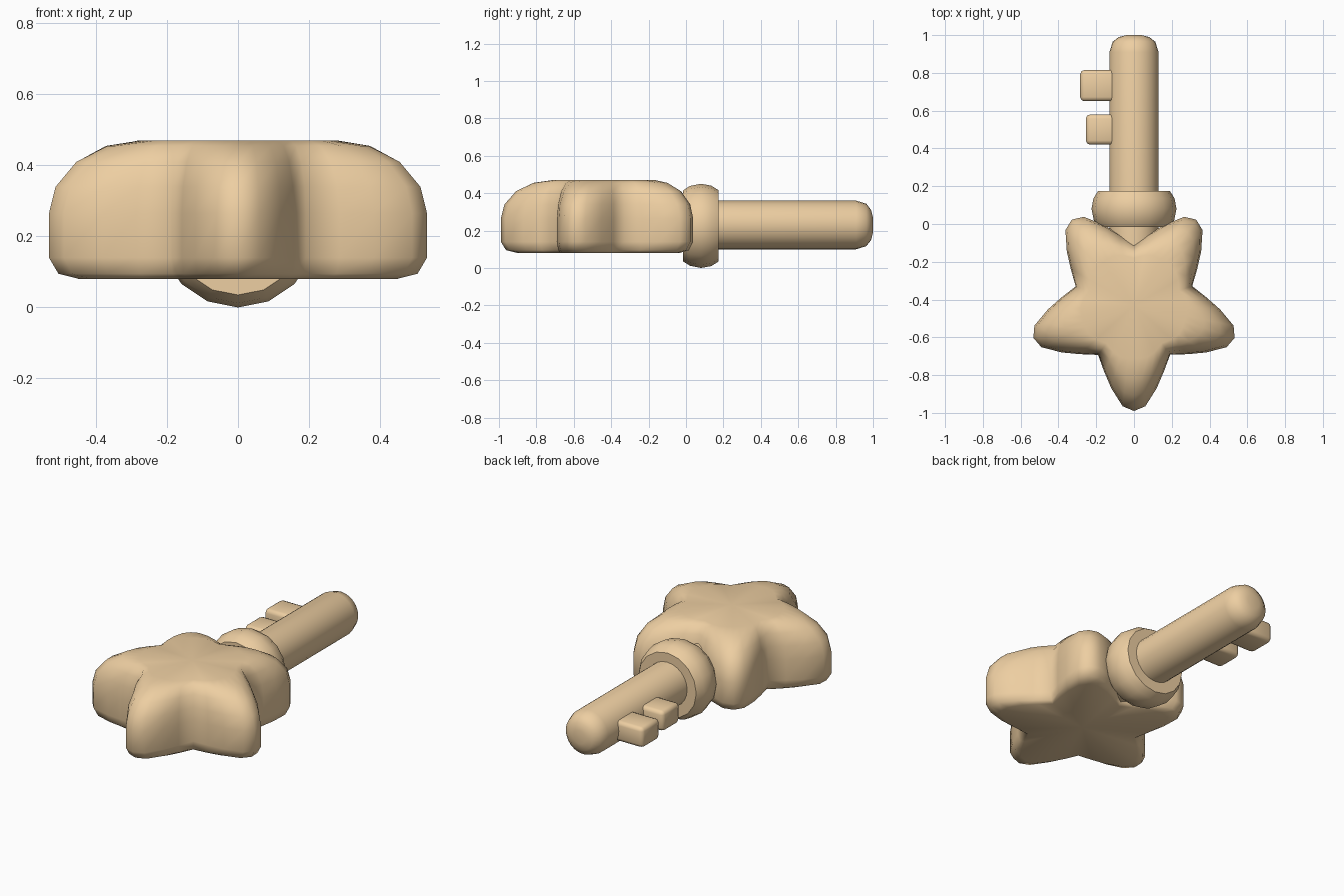
import bpy, bmesh, math
from mathutils import Vector

if "Cube" in bpy.data.objects:
    bpy.data.objects.remove(bpy.data.objects["Cube"])

mat = bpy.data.materials.new("tan")
mat.diffuse_color = (0.85, 0.62, 0.36, 1)
mat.use_nodes = True
mat.node_tree.nodes["Principled BSDF"].inputs["Base Color"].default_value = mat.diffuse_color


def finish(name, bm, angle=70):
    bmesh.ops.recalc_face_normals(bm, faces=bm.faces)
    me = bpy.data.meshes.new(name)
    bm.to_mesh(me)
    bm.free()
    ob = bpy.data.objects.new(name, me)
    bpy.context.collection.objects.link(ob)
    me.materials.append(mat)
    bpy.ops.object.select_all(action='DESELECT')
    ob.select_set(True)
    bpy.context.view_layer.objects.active = ob
    bpy.ops.object.shade_smooth_by_angle(angle=math.radians(angle))
    return ob


def loft(name, rings, angle=70):
    """Skin matching rings and close both ends with a fan."""
    bm = bmesh.new()
    vr = [[bm.verts.new(p) for p in r] for r in rings]
    n = len(vr[0])
    for a, b in zip(vr, vr[1:]):
        for i in range(n):
            j = (i + 1) % n
            bm.faces.new((a[i], a[j], b[j], b[i]))
    for r in (vr[0], vr[-1]):
        c = bm.verts.new(sum((v.co for v in r), Vector()) / n)
        for i in range(n):
            bm.faces.new((r[i], r[(i + 1) % n], c))
    return finish(name, bm, angle)


def lathe_y(name, profile, z, sides=16, angle=70):
    return loft(name, [[(r * math.sin(math.tau * i / sides), y,
                         z + r * math.cos(math.tau * i / sides))
                        for i in range(sides)] for y, r in profile], angle)


# star-shaped bow: (along arm, across arm, how much it pulls in at the rounded rims)
CY = -0.43
arm = [(0.263, -0.19, 0.46), (0.352, -0.158, 0.6), (0.44, -0.12, 0.76),
       (0.535, -0.06, 0.95), (0.56, 0, 1), (0.535, 0.06, 0.95),
       (0.44, 0.12, 0.76), (0.352, 0.158, 0.6)]
layers = [(0.08, 0.84), (0.095, 0.95), (0.14, 1), (0.265, 1),
          (0.34, 0.965), (0.41, 0.855), (0.455, 0.69), (0.47, 0.5)]
rings = []
for z, k in layers:
    ring = []
    for tip in range(5):
        a = math.radians(-90 + 72 * tip)
        for u, v, w in arm:
            s = 1 - (1 - k) * w
            ring.append((s * (u * math.cos(a) - v * math.sin(a)),
                         CY + s * (u * math.sin(a) + v * math.cos(a)), z))
    rings.append(ring)
loft("star_bow", rings)

# collar between bow and shaft
lathe_y("collar", [(-0.015, 0.13), (-0.015, 0.19), (0.02, 0.213), (0.08, 0.225),
                   (0.135, 0.215), (0.175, 0.19), (0.175, 0.13)], 0.225, 16, 50)

# shaft with rounded end
lathe_y("shaft", [(-0.3, 0.13), (0.91, 0.13), (0.965, 0.113),
                  (0.99, 0.08), (1.0, 0.04)], 0.23, 24)

# two teeth on the left side
for name, x0, y0, y1 in (("outer_tooth", -0.285, 0.65, 0.815),
                         ("inner_tooth", -0.255, 0.42, 0.58)):
    bm = bmesh.new()
    bmesh.ops.create_cube(bm, size=1)
    x1 = -0.06
    bmesh.ops.scale(bm, vec=(x1 - x0, y1 - y0, 0.12), verts=bm.verts)
    bmesh.ops.translate(bm, vec=((x0 + x1) / 2, (y0 + y1) / 2, 0.225), verts=bm.verts)
    bmesh.ops.bevel(bm, geom=bm.edges[:], offset=0.022, segments=2,
                    profile=0.5, affect='EDGES')
    finish(name, bm, 50)
